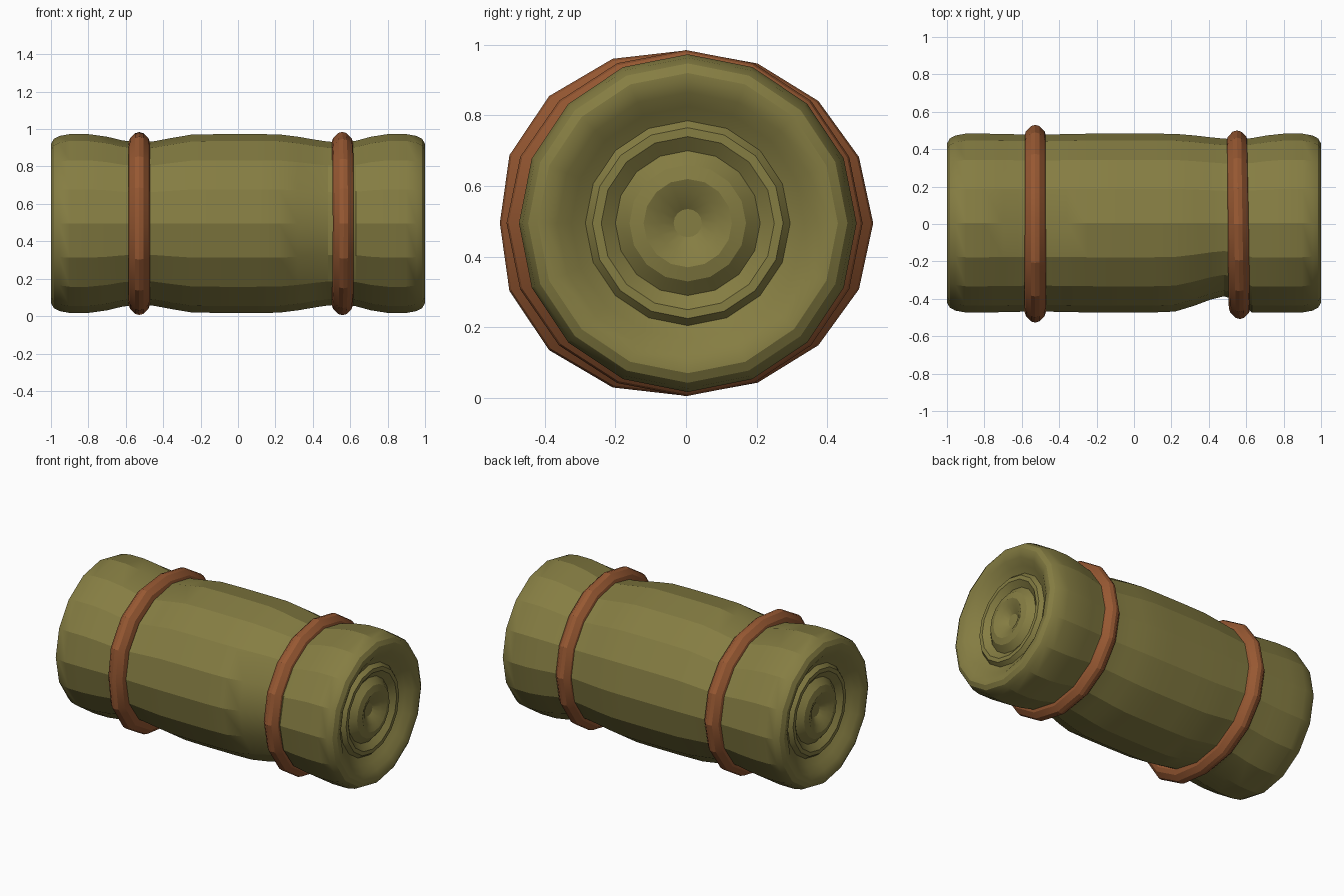
import bpy, bmesh, math

if "Cube" in bpy.data.objects:
    bpy.data.objects.remove(bpy.data.objects["Cube"])

SIDES = 16
CZ = 0.495


def material(name, rgb):
    m = bpy.data.materials.new(name)
    m.diffuse_color = (*rgb, 1)
    m.use_nodes = True
    m.node_tree.nodes["Principled BSDF"].inputs["Base Color"].default_value = m.diffuse_color
    return m


OLIVE = material("olive cloth", (0.235, 0.205, 0.055))
LEATHER = material("brown leather", (0.31, 0.098, 0.032))


def loft(name, rings, mat, closed=False):
    """Skin a list of point rings; open ends are fanned shut, closed ones loop."""
    bm = bmesh.new()
    loops = [[bm.verts.new(p) for p in ring] for ring in rings]
    pairs = list(zip(loops, loops[1:]))
    if closed:
        pairs.append((loops[-1], loops[0]))
    for a, b in pairs:
        for i in range(SIDES):
            j = (i + 1) % SIDES
            bm.faces.new((a[i], a[j], b[j], b[i]))
    if not closed:
        bm.faces.new(loops[0][::-1])
        bm.faces.new(loops[-1])
    bmesh.ops.recalc_face_normals(bm, faces=bm.faces)
    mesh = bpy.data.meshes.new(name)
    bm.to_mesh(mesh)
    bm.free()
    mesh.materials.append(mat)
    ob = bpy.data.objects.new(name, mesh)
    bpy.context.collection.objects.link(ob)
    bpy.context.view_layer.objects.active = ob
    ob.select_set(True)
    bpy.ops.object.shade_smooth_by_angle(angle=math.radians(21))
    ob.select_set(False)
    return ob


def oval(x, front, back, rz, cy=0.0):
    """Ring around the x axis with its own front, back and vertical radius."""
    pts = []
    for i in range(SIDES):
        a = 2 * math.pi * i / SIDES
        c, s = math.cos(a), math.sin(a)
        pts.append((x, cy + c * (back if c > 0 else front), CZ + s * rz))
    return pts


def dip(x, centre, inner, outer):
    """Smooth squeeze from 1 at the strap to 0 at either side."""
    d = x - centre
    t = min(abs(d) / (outer if d * centre > 0 else inner), 1)
    return (1 - t) ** 2 * (1 + 2 * t)


# Rolled cloth: rounded shoulders, squeezed under the straps, coiled ends
END = [(0.92, 0.0001), (0.925, 0.04), (0.955, 0.085), (0.97, 0.125),
       (0.96, 0.165), (0.925, 0.205), (0.955, 0.245), (0.955, 0.27),
       (0.93, 0.29), (0.955, 0.33), (0.985, 0.37), (0.999, 0.405),
       (1.0, 0.425), (0.985, 0.452), (0.955, 0.468)]
SPANS = [-0.9, -0.8, -0.7, -0.62, -0.53, -0.45, -0.36, -0.25, -0.1, 0.1,
         0.22, 0.32, 0.41, 0.48, 0.56, 0.63, 0.71, 0.8, 0.9]
rings = [oval(-x, r, r, r, 0.005) for x, r in END[1:]]
for x in SPANS:
    left, right = dip(x, -0.53, 0.33, 0.27), dip(x, 0.56, 0.38, 0.24)
    full = 0.478
    rings.append(oval(x,
                      full - 0.005 * left - 0.09 * dip(x, 0.52, 0.35, 0.11),
                      full - 0.005 * left - 0.03 * right,
                      full - 0.045 * left - 0.045 * right, 0.005))
rings += [oval(x, r, r, r, 0.005) for x, r in reversed(END[1:])]
loft("bedroll", rings, OLIVE)


# Leather straps: pointed band section swept around the roll
SECTION = [(-0.058, 0.06), (-0.05, 0.034), (-0.022, 0.006), (0, 0),
           (0.022, 0.006), (0.05, 0.034), (0.058, 0.06),
           (0.045, 0.13), (-0.045, 0.13)]


def strap(name, x, front, back, rz, tilt, bulge):
    rings = []
    for dx, inset in SECTION:
        ring = []
        for px, py, pz in oval(x + dx, front - inset, back - inset, rz - inset):
            if py < 0:
                a = math.atan2(pz - CZ, -py)
                k = 1 + bulge * abs(math.sin(2 * a))
                py, pz = py * k, CZ + (pz - CZ) * k
            ring.append((px - tilt * py, py, pz))
        rings.append(ring)
    loft(name, rings, LEATHER, closed=True)


strap("left_strap", -0.528, 0.527, 0.53, 0.489, 0.0, 0.04)
strap("right_strap", 0.558, 0.508, 0.50, 0.49, 0.015, 0.0)
